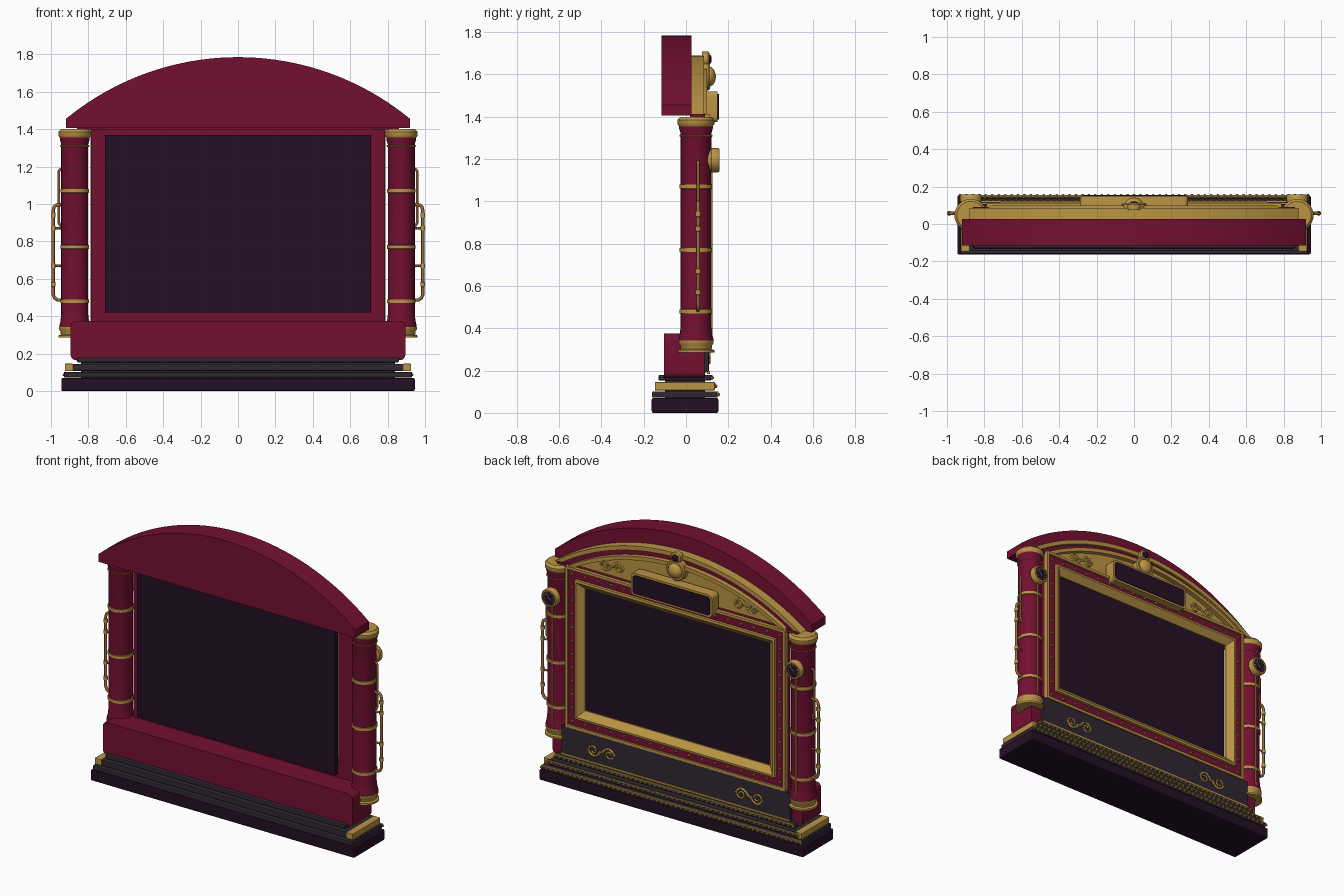
import bpy, bmesh, math
from mathutils import Vector, Matrix

if "Cube" in bpy.data.objects:
    bpy.data.objects.remove(bpy.data.objects["Cube"])


def mat(name, r, g, b):
    m = bpy.data.materials.new(name)
    m.diffuse_color = (r, g, b, 1)
    m.use_nodes = True
    m.node_tree.nodes["Principled BSDF"].inputs["Base Color"].default_value = m.diffuse_color
    return m


CRIMSON = mat("crimson", .175, .005, .03)
PURPLE = mat("dark purple", .018, .005, .018)
GREY = mat("charcoal", .03, .02, .032)
GOLD = mat("gold", .5, .30, .06)
COPPER = mat("copper", .33, .15, .045)
CREAM = mat("cream", .75, .62, .35)


def finish(name, bm, m, bevel=0, smooth=False):
    bmesh.ops.recalc_face_normals(bm, faces=bm.faces)
    me = bpy.data.meshes.new(name)
    bm.to_mesh(me)
    bm.free()
    ob = bpy.data.objects.new(name, me)
    bpy.context.collection.objects.link(ob)
    me.materials.append(m)
    if bevel:
        b = ob.modifiers.new("bevel", "BEVEL")
        b.width, b.segments = bevel, 2
    if smooth:
        bpy.ops.object.select_all(action='DESELECT')
        ob.select_set(True)
        bpy.context.view_layer.objects.active = ob
        bpy.ops.object.shade_smooth_by_angle(angle=math.radians(35))
    return ob


def box(name, x0, x1, y0, y1, z0, z1, m, bevel=0):
    bm = bmesh.new()
    bmesh.ops.create_cube(bm, size=1)
    for v in bm.verts:
        v.co = ((x0 + x1) / 2 + v.co.x * (x1 - x0), (y0 + y1) / 2 + v.co.y * (y1 - y0),
                (z0 + z1) / 2 + v.co.z * (z1 - z0))
    return finish(name, bm, m, bevel)


def prism(name, outline, y0, y1, m, bevel=0):
    """Outline in x,z pushed from y0 to y1."""
    bm = bmesh.new()
    a = [bm.verts.new((x, y0, z)) for x, z in outline]
    b = [bm.verts.new((x, y1, z)) for x, z in outline]
    bm.faces.new(a)
    bm.faces.new(b)
    for i in range(len(a)):
        j = (i + 1) % len(a)
        bm.faces.new((a[i], a[j], b[j], b[i]))
    return finish(name, bm, m, bevel, True)


def lathe(name, profile, centre, m, axis='z', n=32):
    bm = bmesh.new()
    rings = []
    for r, h in profile:
        ring = []
        for i in range(n):
            c, s = r * math.cos(math.tau * i / n), r * math.sin(math.tau * i / n)
            p = (c, s, h) if axis == 'z' else (c, h, s)
            ring.append(bm.verts.new(Vector(p) + Vector(centre)))
        rings.append(ring)
    for a, b in zip(rings, rings[1:]):
        for i in range(n):
            j = (i + 1) % n
            bm.faces.new((a[i], a[j], b[j], b[i]))
    bm.faces.new(rings[0])
    bm.faces.new(rings[-1])
    return finish(name, bm, m, 0, True)


def rect_frame(name, profile, m, hx=.785, z0=.375, z1=1.41):
    """Closed profile of (inset, y) swept round a rectangle."""
    bm = bmesh.new()
    loops = []
    for i, y in profile:
        loops.append([bm.verts.new(p) for p in ((-hx + i, y, z0 + i), (hx - i, y, z0 + i),
                                                (hx - i, y, z1 - i), (-hx + i, y, z1 - i))])
    for k in range(len(loops)):
        a, b = loops[k], loops[(k + 1) % len(loops)]
        for i in range(4):
            j = (i + 1) % 4
            bm.faces.new((a[i], a[j], b[j], b[i]))
    return finish(name, bm, m)


def beads(name, points, r, m):
    bm = bmesh.new()
    for p in points:
        bmesh.ops.create_icosphere(bm, subdivisions=1, radius=r, matrix=Matrix.Translation(p))
    return finish(name, bm, m, 0, True)


def tube(name, paths, r, m):
    cu = bpy.data.curves.new(name, 'CURVE')
    cu.dimensions = '3D'
    cu.bevel_depth, cu.bevel_resolution, cu.use_fill_caps = r, 2, True
    for pts in paths:
        sp = cu.splines.new('POLY')
        sp.points.add(len(pts) - 1)
        for q, p in zip(sp.points, pts):
            q.co = (*p, 1)
    cu.materials.append(m)
    ob = bpy.data.objects.new(name, cu)
    bpy.context.collection.objects.link(ob)
    return ob


def rrect(hx, z0, z1, r):
    out = []
    for cx, cz, a0 in ((hx - r, z1 - r, 0), (-hx + r, z1 - r, 90), (-hx + r, z0 + r, 180), (hx - r, z0 + r, 270)):
        for k in range(6):
            a = math.radians(a0 + 18 * k)
            out.append((cx + r * math.cos(a), cz + r * math.sin(a)))
    return out


def arc(hw, z0, top, n=40):
    s = top - z0
    R = (hw * hw + s * s) / (2 * s)
    t = math.asin(hw / R)
    return [(R * math.sin(t - 2 * t * i / n), top - R + R * math.cos(t - 2 * t * i / n)) for i in range(n + 1)]


# Stepped base
box("base_plinth", -.945, .945, -.162, .153, 0, .07, PURPLE, .008)
box("base_step_low", -.93, .93, -.16, .15, .072, .102, GREY, .006)
box("base_step_mid", -.895, .895, -.145, .138, .108, .145, GREY, .004)
for s in (-1, 1):
    box("base_gold_end", *sorted((s * .88, s * .925)), -.147, .137, .106, .146, GOLD, .004)
box("base_step_top", -.86, .86, -.13, .122, .153, .18, GREY, .006)
box("base_core", -.84, .84, -.1, .09, .06, .2, GREY)
for hw, y, z in ((.93, .153, .087), (.9, .141, .126), (.855, .124, .166)):
    n = int(hw * 2 / .034)
    beads("step_bead_row", [(-hw + 2 * hw * i / n, y, z) for i in range(n + 1)], .009, GOLD)
    box("step_gold_line", -hw, hw, y - .006, y + .001, z + .008, z + .014, GOLD)

# Lower cabinet with dark front panel
prism("lower_cabinet", rrect(.895, .165, .375, .03), -.105, .088, CRIMSON)
box("lower_panel", -.82, .82, .085, .108, .19, .37, GREY, .004)
box("lower_panel_trim", -.82, .82, .1, .114, .185, .197, GOLD)

# Screen and its frame
box("screen", -.71, .71, -.02, .01, .42, 1.37, PURPLE)
rect_frame("frame_body", [(0, .05), (0, .1), (.1, .1), (.1, .05)], CRIMSON)
rect_frame("frame_outer_trim", [(-.003, .085), (-.003, .112), (.014, .112), (.014, .085)], GOLD)
rect_frame("frame_inner_trim", [(.068, .09), (.068, .118), (.082, .12), (.122, .085), (.122, .075)], GOLD)
studs = []
for i in range(17):
    x = -.744 + 1.488 * i / 16
    studs += [(x, .102, .416), (x, .102, 1.369)]
for i in range(1, 11):
    z = .416 + .953 * i / 11
    studs += [(-.744, .102, z), (.744, .102, z)]
beads("frame_studs", studs, .0095, GOLD)

# Arched roof
prism("roof_arch", arc(.92, 1.455, 1.785) + [(-.92, 1.405), (.92, 1.405)], -.115, .027, CRIMSON)


# Layered arch and gable panel
def band(name, outer, inner, y1, m):
    prism(name, arc(*outer) + arc(*inner)[::-1], .02, y1, m)


A = [(.88, 1.41, 1.69), (.835, 1.41, 1.662), (.78, 1.41, 1.63), (.735, 1.41, 1.605)]
band("arch_outer_trim", A[0], A[1], .085, GOLD)
band("arch_crimson_band", A[1], A[2], .07, CRIMSON)
band("arch_inner_trim", A[2], A[3], .1, GOLD)
prism("gable_panel", arc(*A[3]), .02, .07, GOLD)
box("gable_sill", -.86, .86, .02, .09, 1.395, 1.415, CRIMSON)
lathe("arch_keystone", [(.036, 0), (.036, .03), (.028, .036)], (0, .075, 1.672), GOLD, 'y', 20)
lathe("arch_keystone_gem", [(.022, 0), (.022, .008), (.012, .014)], (0, .106, 1.672), PURPLE, 'y', 20)

# Round boss and name-plate shaped plaque (blank)
lathe("boss_ring", [(.066, 0), (.066, .04), (.06, .048), (.05, .048), (.048, .042)], (0, .065, 1.59), GOLD, 'y')
lathe("boss_dome", [(.048 * math.cos(k * .26), .034 * math.sin(k * .26)) for k in range(6)] + [(.004, .034)],
      (0, .107, 1.59), GOLD, 'y')
prism("plaque_rim", rrect(.29, 1.375, 1.52, .025), .08, .15, GOLD)
prism("plaque_face", rrect(.276, 1.388, 1.507, .018), .1, .155, PURPLE)


# Scroll ornaments
def scroll(name, cx, y, cz, w, s):
    paths = []
    for d in (-1, 1):
        pts = []
        for k in range(31):
            t = k / 30
            a = t * 2.9 * math.pi
            r = w * .42 * (1 - .75 * t)
            pts.append((cx + s * d * (w * .58 + r * math.cos(a + math.pi)), y, cz + d * r * math.sin(a + math.pi)))
        paths.append([(cx, y, cz)] + pts)
        paths.append([(cx + s * d * w * q, y, cz + d * .035 * math.sin(q * 3.1) * -1 + .0)
                      for q in (0, .25, .5, .75, 1)])
    tube(name, paths, .0055, GOLD)


for s in (-1, 1):
    scroll("gable_scroll", s * .48, .072, 1.475, .085, s)
    scroll("lower_panel_scroll", s * .53, .11, .272, .1, s)

# Columns, gauges and pipes on both sides
CX, CY = .873, .047
for s in (-1, 1):
    c = (s * CX, CY, 0)
    lathe("column_shaft", [(.082, .335), (.082, .35), (.076, .375), (.072, .41), (.072, 1.32), (.08, 1.345),
                           (.08, 1.365)], c, CRIMSON)
    lathe("column_foot", [(.087, .285), (.087, .297), (.074, .302), (.077, .32), (.084, .33), (.084, .342),
                          (.07, .345)], c, GOLD)
    lathe("column_capital", [(.08, 1.355), (.087, 1.365), (.087, 1.385), (.08, 1.393), (.074, 1.4)], c, GOLD)
    for z in (.48, .77, 1.07):
        lathe("column_ring", [(.07, z - .011), (.077, z - .009), (.077, z + .009), (.07, z + .011)], c, GOLD)
    beads("column_beads", [(s * CX + .074 * math.cos(i * math.tau / 30), CY + .074 * math.sin(i * math.tau / 30), 1.31)
                           for i in range(30)], .0055, GOLD)
    tube("column_rod", [[(s * CX, .121, .35), (s * CX, .121, 1.15)]], .005, GOLD)
    # gauge
    g = (s * CX, .1, 1.195)
    lathe("gauge_case", [(.045, 0), (.05, .012), (.058, .02), (.058, .05), (.053, .058), (.045, .058), (.044, .05)],
          g, GOLD, 'y')
    lathe("gauge_dial", [(.044, .04), (.044, .053)], g, PURPLE, 'y')
    ticks = []
    for k in range(11):
        a = math.radians(-40 + 26 * k)
        ticks.append([(g[0] + r * math.cos(a), .154, g[2] + r * math.sin(a)) for r in (.03, .04)])
    ticks.append([(g[0] - .01, .154, g[2] - .012), (g[0] + .02, .154, g[2] + .024)])
    tube("gauge_marks", ticks, .002, CREAM)
    # pipes
    py = .057
    tube("outer_pipe", [[(s * x, py, z) for x, z in ((.93, .485), (.965, .487), (.98, .497), (.988, .515), (.988, .965),
                                                     (.983, .985), (.97, .995), (.93, .998))]], .009, COPPER)
    tube("upper_pipe", [[(s * x, py, z) for x, z in ((.93, 1.19), (.95, 1.187), (.958, 1.175), (.958, .9),
                                                     (.95, .885), (.93, .88))]], .007, COPPER)
    tube("pipe_struts", [[(s * .93, py, z), (s * .988, py, z)] for z in (.67, .87)], .006, COPPER)
    for z in (.57, .67, .87, .94):
        lathe("pipe_fitting", [(.009, z - .013), (.013, z - .011), (.013, z + .011), (.009, z + .013)],
              (s * .988, py, 0), GOLD, 'z', 12)
